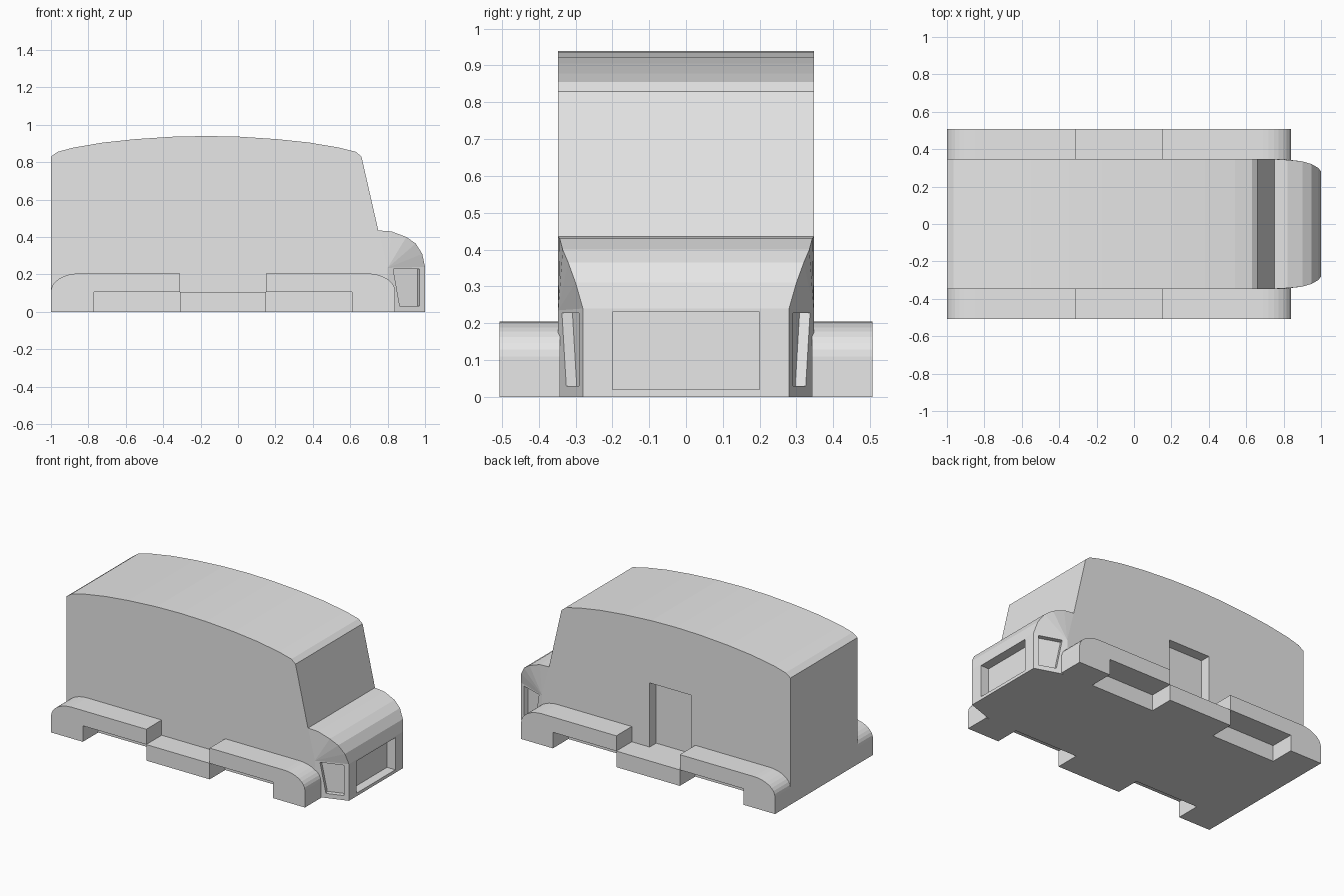
import bpy, bmesh, math
from mathutils import Vector

cube = bpy.data.objects.get("Cube")
if cube:
    bpy.data.objects.remove(cube, do_unlink=True)

grey = bpy.data.materials.new("plain_grey")
grey.use_nodes = True
grey.diffuse_color = (0.8, 0.8, 0.8, 1)
grey.node_tree.nodes["Principled BSDF"].inputs["Base Color"].default_value = (0.8, 0.8, 0.8, 1)

HALF = 0.347    # half width of the body
OUTER = 0.507   # half width over the fenders


def finish(name, bm):
    bmesh.ops.recalc_face_normals(bm, faces=bm.faces)
    mesh = bpy.data.meshes.new(name)
    bm.to_mesh(mesh)
    bm.free()
    mesh.materials.append(grey)
    obj = bpy.data.objects.new(name, mesh)
    bpy.context.collection.objects.link(obj)
    return obj


def loft(name, ring_a, ring_b):
    """Closed solid between two rings with matching points."""
    bm = bmesh.new()
    a = [bm.verts.new(p) for p in ring_a]
    b = [bm.verts.new(p) for p in ring_b]
    bm.faces.new(a)
    bm.faces.new(b)
    for i in range(len(a)):
        j = (i + 1) % len(a)
        bm.faces.new((a[i], a[j], b[j], b[i]))
    return finish(name, bm)


def prism(name, profile, y0, y1):
    return loft(name, [(x, y0, z) for x, z in profile], [(x, y1, z) for x, z in profile])


def box_profile(x0, x1, z0, z1):
    return [(x0, z0), (x1, z0), (x1, z1), (x0, z1)]


def cut(target, cutter):
    cutter.hide_render = True
    mod = target.modifiers.new("recess", "BOOLEAN")
    mod.operation = "DIFFERENCE"
    mod.solver = "EXACT"
    mod.object = cutter
    bpy.context.view_layer.objects.active = target
    bpy.ops.object.modifier_apply(modifier=mod.name)
    bpy.data.objects.remove(cutter, do_unlink=True)


# Cabin with arched roof and sloping windscreen
roof = [(-1, 0.83), (-0.965, 0.855), (-0.88, 0.878), (-0.72, 0.905), (-0.55, 0.923),
        (-0.35, 0.936), (-0.17, 0.94), (0.01, 0.936), (0.21, 0.923), (0.38, 0.905),
        (0.54, 0.878), (0.63, 0.855), (0.66, 0.83)]
cabin = prism("cabin", [(-1, 0)] + roof + [(0.75, 0.435), (0.8, 0.235), (0.8, 0)], -HALF, HALF)

# Recessed door on the back side only
cut(cabin, prism("door_cutter", box_profile(-0.28, 0.02, 0.105, 0.525), 0.28, 0.4))

# Rounded hood with tapered corners
hood = [(0.75, HALF, 0.435), (0.82, 0.343, 0.43), (0.9, 0.335, 0.4),
        (0.95, 0.32, 0.365), (0.985, 0.3, 0.31), (1, 0.28, 0.24), (1, 0.28, 0)]
bm = bmesh.new()
edges, corners, feet = {}, {}, {}
for s in (1, -1):
    edges[s] = [bm.verts.new((x, s * y, z)) for x, y, z in hood]
    corners[s] = bm.verts.new((0.8, s * HALF, 0.235))
    feet[s] = bm.verts.new((0.8, s * HALF, 0))
    for p, q in zip(edges[s][:-2], edges[s][1:-1]):
        bm.faces.new((corners[s], p, q))
    bm.faces.new((corners[s], edges[s][-2], edges[s][-1], feet[s]))
left = edges[1] + [feet[1], corners[1]]
right = edges[-1] + [feet[-1], corners[-1]]
for i in range(len(left)):
    j = (i + 1) % len(left)
    bm.faces.new((left[i], left[j], right[j], right[i]))
nose = finish("nose", bm)

# Grille recess
cut(nose, prism("grille_cutter", box_profile(0.94, 1.1, 0.02, 0.23), -0.2, 0.2))

# Headlight recesses on the tapered corners
for s in (1, -1):
    normal = Vector((0.3176, s * 0.948, 0))
    lamp = [Vector((x, s * (HALF - (x - 0.8) * 0.335), z))
            for x, z in [(0.83, 0.228), (0.97, 0.228), (0.97, 0.03), (0.865, 0.03)]]
    cut(nose, loft("headlight_cutter", [p - normal * 0.03 for p in lamp],
                   [p + normal * 0.03 for p in lamp]))

# Fenders with wheel openings, and the running boards between them
arc = [(-0.85 - 0.15 * math.cos(t), 0.11 + 0.095 * math.sin(t))
       for t in (i * math.pi / 16 for i in range(9))]
fender = [(-0.31, 0.205), (-0.31, 0.105), (-0.77, 0.105), (-0.77, 0), (-1, 0)] + arc
for s, side in ((1, "back"), (-1, "front")):
    y0, y1 = s * (HALF - 0.005), s * OUTER
    prism(side + "_rear_fender", fender, y0, y1)
    prism(side + "_nose_fender", [(-0.16 - x, z) for x, z in fender], y0, y1)
    prism(side + "_running_board", box_profile(-0.31, 0.15, 0, 0.105), y0, y1)
